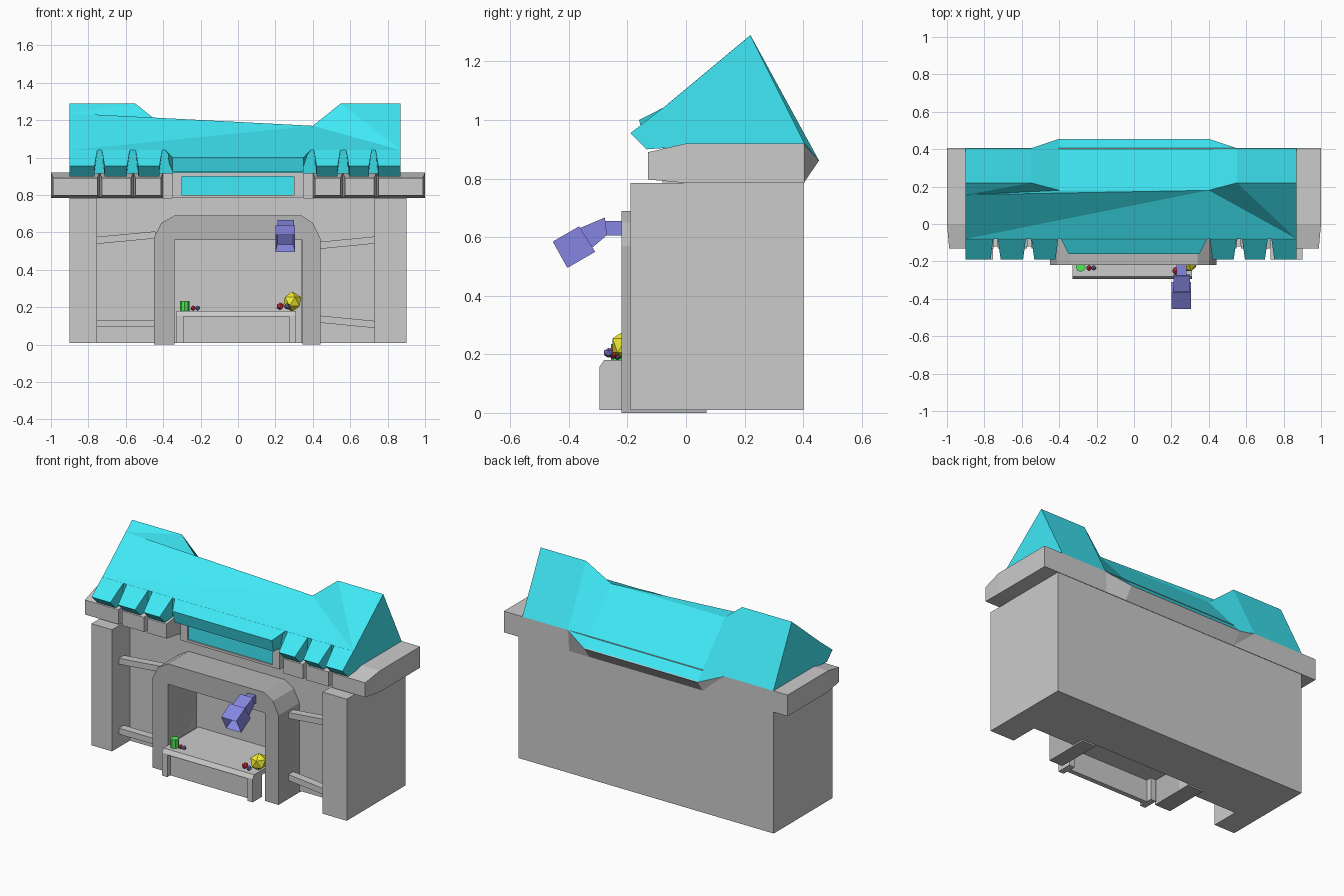
import bpy, bmesh
from mathutils import Vector

if "Cube" in bpy.data.objects:
    bpy.data.objects.remove(bpy.data.objects["Cube"])

MATS = {}
COLORS = {"teal": (0.05, 0.82, 0.93), "dark": (0.47, 0.47, 0.47), "blue": (0.24, 0.24, 0.75),
          "green": (0.08, 0.8, 0.1), "red": (0.8, 0.03, 0.05), "yellow": (0.9, 0.85, 0.03),
          "navy": (0.2, 0.2, 0.6)}


def finish(name, bm, color=None):
    bmesh.ops.recalc_face_normals(bm, faces=bm.faces)
    me = bpy.data.meshes.new(name)
    bm.to_mesh(me)
    bm.free()
    ob = bpy.data.objects.new(name, me)
    bpy.context.collection.objects.link(ob)
    if color:
        if color not in MATS:
            MATS[color] = bpy.data.materials.new(color)
            MATS[color].diffuse_color = (*COLORS[color], 1)
        me.materials.append(MATS[color])
    return ob


def loft(name, sections, color=None):
    """Skin closed cross-sections of equal point count and cap both ends."""
    bm = bmesh.new()
    rings = [[bm.verts.new(p) for p in s] for s in sections]
    n = len(rings[0])
    for a, b in zip(rings, rings[1:]):
        for i in range(n):
            j = (i + 1) % n
            bm.faces.new((a[i], a[j], b[j], b[i]))
    bm.faces.new(rings[0])
    bm.faces.new(rings[-1])
    bmesh.ops.remove_doubles(bm, verts=bm.verts, dist=1e-5)
    return finish(name, bm, color)


def prism(name, pts, axis, a, b, color=None):
    put = {"x": lambda p, t: (t, *p), "y": lambda p, t: (p[0], t, p[1]),
           "z": lambda p, t: (*p, t)}[axis]
    return loft(name, [[put(p, t) for p in pts] for t in (a, b)], color)


def box(name, x0, x1, y0, y1, z0, z1, color=None):
    return prism(name, [(x0, y0), (x1, y0), (x1, y1), (x0, y1)], "z", z0, z1, color)


# Walls with front pillars and central niche
prism("walls", [(-.9, -.19), (-.755, -.19), (-.755, -.01), (-.34, -.01), (-.34, .07), (.34, .07),
                (.34, -.01), (.73, -.01), (.73, -.19), (.9, -.19), (.9, .402), (-.9, .402)],
      "z", .01, .785)
box("niche_header", -.34, .34, -.01, .07, .56, .785)

# Dark arch around the niche
prism("arch", [(-.45, 0), (-.45, .57), (-.41, .65), (-.34, .69), (.34, .69), (.4, .65), (.44, .57),
               (.44, 0), (.345, 0), (.345, .56), (-.34, .56), (-.34, 0)], "y", -.22, .07, "dark")

# Side rails between pillars and arch
for name, x0, z0, x1, z1 in (("upper_left", -.76, .557, -.44, .587), ("lower_left", -.76, .112, -.44, .112),
                             ("upper_right", .43, .53, .74, .56), ("lower_right", .43, .137, .74, .107)):
    loft("rail_" + name, [[(x, y, z + d) for y, d in ((-.12, -.019), (-.12, .019), (-.07, .019), (-.07, -.019))]
                          for x, z in ((x0, z0), (x1, z1))])

# Counter
prism("counter_top", [(-.295, .15), (-.295, .157), (-.28, .18), (.07, .18), (.07, .15)], "x", -.33, .31)
for name, x in (("left", -.33), ("right", .272)):
    box("counter_post_" + name, x, x + .038, -.295, -.2, .01, .152)
box("counter_panel", -.295, .275, -.265, -.235, .01, .152)

# Cornice slab with notched front blocks
box("cornice", -1, 1, 0, .405, .785, .92)
edges = (-1, -.74, -.56, -.4)
for side in (-1, 1):
    for i, (a, b) in enumerate(zip(edges, edges[1:])):
        rows = [(0, .92, 0), (-.13, .89, .012), (-.13, .797, .012), (0, .785, 0)]
        loft(f"cornice_block_{i}", [[(side * -(a + d), y, z) for y, z, d in rows],
                                    [(side * -(b - d), y, z) for y, z, d in rows]])

# Sign frame and panel
box("sign_panel", -.31, .31, -.07, .01, .79, .91, "teal")
for name, x0, x1, z0, z1 in (("bottom", -.35, .35, .785, .8), ("top", -.35, .35, .9, .92),
                             ("left", -.35, -.3, .8, .9), ("right", .3, .35, .8, .9)):
    box("sign_frame_" + name, x0, x1, -.08, .01, z0, z1)

# Roof: ridge dips in the middle and the back eave flares out there
ridge = [(-.9, .22, 1.29), (-.55, .22, 1.29), (-.4, .18, 1.17), (.4, .18, 1.17), (.55, .22, 1.29), (.87, .22, 1.29)]
eave = [(-.9, .405, .92), (-.55, .405, .92), (-.4, .455, .86), (.4, .455, .86), (.55, .405, .92), (.87, .405, .92)]
bm = bmesh.new()
R = [bm.verts.new(p) for p in ridge]
E = [bm.verts.new(p) for p in eave]
UL, UR, BL, BR, P = [bm.verts.new(p) for p in ((-.9, -.08, 1.04), (.87, -.08, 1.04), (-.9, -.06, .915),
                                               (.87, -.06, .915), (-.9, .156, 1.237))]
for i in range(5):
    bm.faces.new((R[i], R[i + 1], E[i + 1], E[i]))
for f in ((P, R[0], R[1]), (P, R[1], R[2]), (P, R[2], R[3]), (P, R[3], UL), (UL, R[3], UR),
          (UR, R[3], R[4]), (UR, R[4], R[5]), (UL, UR, BR, BL),
          (R[0], P, UL, BL, E[0]), (R[5], E[5], BR, UR)):
    bm.faces.new(f)
finish("roof", bm, "teal")

# Roof teeth and straight centre eave
teeth = [(-.9, -.767, 0, .015), (-.713, -.593, .015, .015), (-.533, -.42, .015, .015),
         (.42, .533, .015, .015), (.593, .7, .015, .015), (.75, .87, .015, 0)]
for i, (a, b, da, db) in enumerate(teeth):
    rows = [(-.08, 1.041, 1), (-.19, .955, 0), (-.135, .9, 0), (0, .91, 0), (0, 1.03, 1)]
    loft(f"roof_tooth_{i}", [[(a - da * w, y, z) for y, z, w in rows],
                             [(b + db * w, y, z) for y, z, w in rows]], "teal")
rows = [(-.08, 1.041, .04), (-.16, 1.0, 0), (-.14, .922, 0), (0, .922, 0), (0, 1.03, .04)]
loft("roof_centre_eave", [[(s * (.35 + w), y, z) for y, z, w in rows] for s in (-1, 1)], "teal")

# Bulge of the back wall under the flared eave
loft("back_bulge", [[(x, .40, .92), (x, .402 + d, .92 - 1.13 * d), (x, .402, .785)]
                    for x, d in ((-.55, .002), (-.4, .052), (.4, .052), (.55, .002))])

# Lamp: arm, neck and hollow tilted head
box("lamp_arm", .228, .28, -.28, -.2, .605, .655, "blue")
prism("lamp_neck", [(-.27, .607), (-.325, .56), (-.365, .63), (-.277, .667)], "x", .212, .3, "blue")
head = prism("lamp_head", [(-.31, .55), (-.365, .637), (-.455, .585), (-.405, .495)], "x", .2, .306, "blue")
bm = bmesh.new()
bm.from_mesh(head.data)
face = min(bm.faces, key=lambda f: f.normal.dot(Vector((0, .87, .5))))
bmesh.ops.inset_individual(bm, faces=[face], thickness=.015)
bmesh.ops.translate(bm, verts=face.verts, vec=(0, .052, .03))
bm.to_mesh(head.data)
bm.free()


# Goods on the counter
def ball(name, x, y, z, r, color):
    bm = bmesh.new()
    bmesh.ops.create_icosphere(bm, subdivisions=1, radius=r)
    bmesh.ops.translate(bm, verts=bm.verts, vec=(x, y, z))
    finish(name, bm, color)


ball("yellow_fruit", .29, -.205, .23, .054, "yellow")
ball("red_fruit", .225, -.25, .205, .021, "red")
ball("blue_fruit", .263, -.265, .205, .017, "navy")
ball("small_red_fruit", -.24, -.235, .195, .015, "red")
ball("small_blue_fruit", -.215, -.235, .195, .014, "navy")
bm = bmesh.new()
bmesh.ops.create_cone(bm, cap_ends=True, segments=8, radius1=.026, radius2=.026, depth=.055)
bmesh.ops.translate(bm, verts=bm.verts, vec=(-.285, -.23, .207))
finish("green_can", bm, "green")

for m in bpy.data.materials:
    if m.users and not m.is_grease_pencil:
        m.use_nodes = True
        m.node_tree.nodes["Principled BSDF"].inputs["Base Color"].default_value = m.diffuse_color
